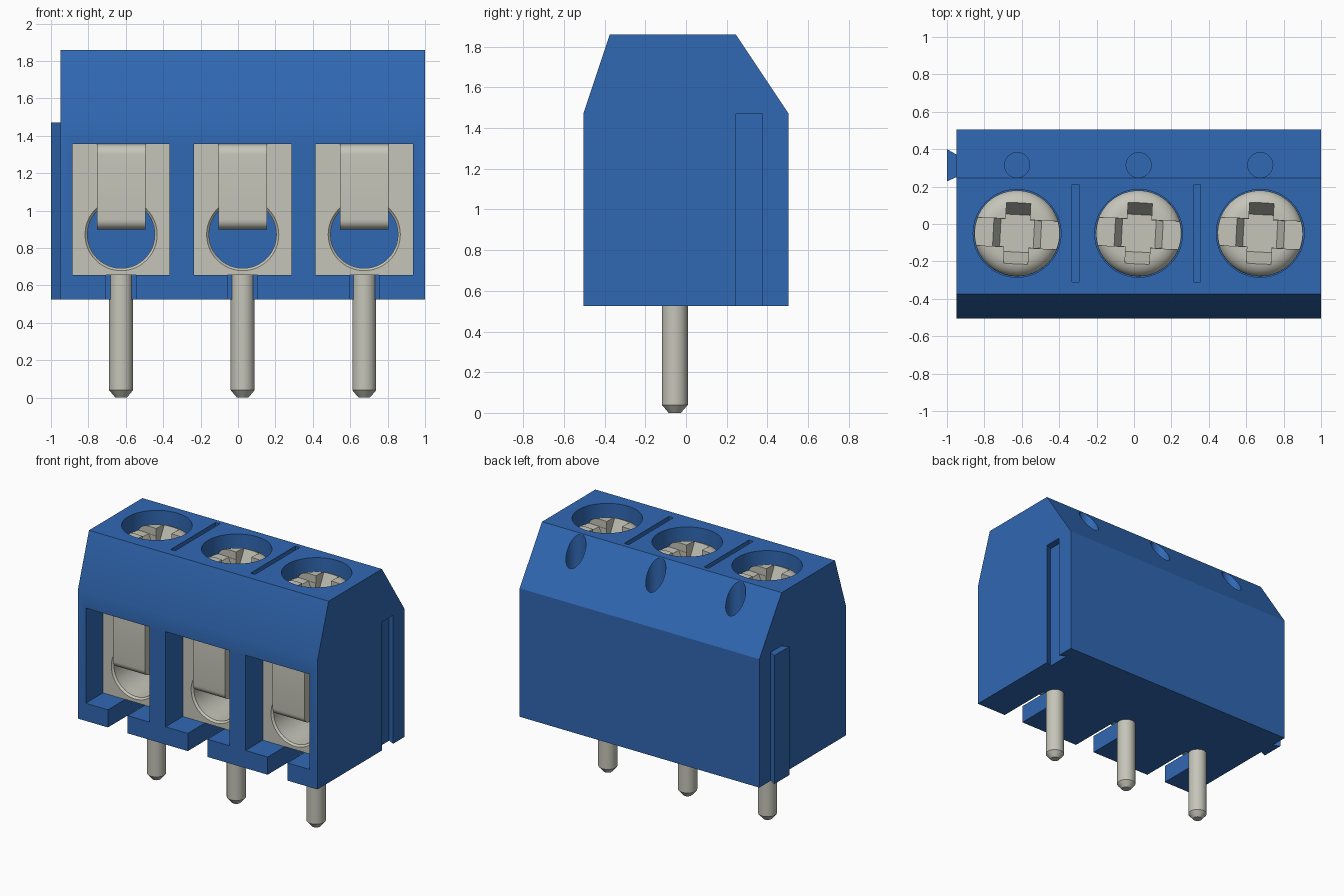
import bpy, bmesh, math
from mathutils import Matrix

if "Cube" in bpy.data.objects:
    bpy.data.objects.remove(bpy.data.objects["Cube"], do_unlink=True)


def material(name, rgb):
    m = bpy.data.materials.new(name)
    m.use_nodes = True
    m.diffuse_color = (*rgb, 1)
    bsdf = next(n for n in m.node_tree.nodes if n.type == 'BSDF_PRINCIPLED')
    bsdf.inputs["Base Color"].default_value = (*rgb, 1)
    return m


BLUE = material("blue plastic", (0.030, 0.140, 0.456))
METAL = material("grey metal", (0.56, 0.56, 0.49))


def finish(name, bm, mat):
    bmesh.ops.recalc_face_normals(bm, faces=bm.faces)
    me = bpy.data.meshes.new(name)
    bm.to_mesh(me)
    bm.free()
    me.materials.append(mat)
    ob = bpy.data.objects.new(name, me)
    bpy.context.collection.objects.link(ob)
    return ob


def prism(name, pts, axis, a, b, mat):
    """Extrude a 2D outline along an axis from a to b."""
    place = {'x': lambda p, t: (t, p[0], p[1]),
             'y': lambda p, t: (p[0], t, p[1]),
             'z': lambda p, t: (p[0], p[1], t)}[axis]
    bm = bmesh.new()
    lo = [bm.verts.new(place(p, a)) for p in pts]
    hi = [bm.verts.new(place(p, b)) for p in pts]
    bm.faces.new(lo)
    bm.faces.new(hi)
    n = len(pts)
    for i in range(n):
        j = (i + 1) % n
        bm.faces.new((lo[i], lo[j], hi[j], hi[i]))
    return finish(name, bm, mat)


def box(name, x, y, z, mat):
    return prism(name, [(x[0], y[0]), (x[1], y[0]), (x[1], y[1]), (x[0], y[1])], 'z', *z, mat)


def lathe(name, profile, mat, segments=48):
    """Solid of revolution about z from (radius, z) points, bottom to top."""
    bm = bmesh.new()
    rings = []
    for r, z in profile:
        rings.append([bm.verts.new((r * math.cos(2 * math.pi * i / segments),
                                    r * math.sin(2 * math.pi * i / segments), z))
                      for i in range(segments)])
    for lo, hi in zip(rings, rings[1:]):
        for i in range(segments):
            j = (i + 1) % segments
            bm.faces.new((lo[i], lo[j], hi[j], hi[i]))
    bm.faces.new(rings[0])
    bm.faces.new(rings[-1])
    return finish(name, bm, mat)


def cut(ob, cutter):
    cutter.hide_render = True
    mod = ob.modifiers.new("cut", 'BOOLEAN')
    mod.operation = 'DIFFERENCE'
    mod.solver = 'EXACT'
    mod.object = cutter
    bpy.context.view_layer.update()
    bpy.context.view_layer.objects.active = ob
    bpy.ops.object.modifier_apply(modifier=mod.name)
    bpy.data.objects.remove(cutter, do_unlink=True)


def smooth(ob):
    bpy.ops.object.select_all(action='DESELECT')
    ob.select_set(True)
    bpy.context.view_layer.objects.active = ob
    bpy.ops.object.shade_smooth_by_angle(angle=math.radians(30))


POLES = (-0.625, 0.025, 0.675)
SCREW_Y = -0.05

# Housing with chamfered top edges
housing = prism("housing", [(-0.505, 0.525), (0.505, 0.525), (0.505, 1.47),
                            (0.245, 1.86), (-0.375, 1.86), (-0.505, 1.47)],
                'x', -0.95, 1.0, BLUE)
for x in POLES:
    # Wire entry, slot under it, screw shaft and test hole in the back slope
    cut(housing, box("cutter", (x - 0.26, x + 0.26), (-0.6, 0.2), (0.655, 1.355), BLUE))
    cut(housing, box("cutter", (x - 0.08, x + 0.08), (-0.6, -0.085), (0.45, 0.70), BLUE))
    for r, y, z in ((0.235, SCREW_Y, 1.60), (0.067, 0.315, 1.45)):
        hole = lathe("cutter", [(r, z), (r, 2.0)], BLUE)
        hole.location = (x, y, 0)
        cut(housing, hole)

# Narrow grooves between the poles on the top face
for x in (-0.3125, 0.3375):
    cut(housing, box("cutter", (x - 0.018, x + 0.018), (-0.31, 0.21), (1.80, 1.95), BLUE))

# Dovetail groove on the left end, matching rib on the right end
cut(housing, prism("cutter", [(1.02, 0.251), (1.0, 0.247), (0.95, 0.225), (0.95, 0.40),
                              (1.0, 0.375), (1.02, 0.367)], 'z', 0.4, 1.47, BLUE))
smooth(housing)
prism("dovetail_rib", [(-0.95, 0.25), (-1.0, 0.228), (-1.0, 0.40), (-0.95, 0.372)],
      'z', 0.525, 1.47, BLUE)

# Wire clamp block with a chamfered round bore
clamp = box("wire_clamp", (-0.26, 0.26), (-0.305, 0.199), (0.655, 1.355), METAL)
bore = lathe("cutter", [(0.180, -0.4), (0.180, 0.292), (0.195, 0.307), (0.195, 0.45)], METAL)
bore.matrix_world = Matrix.Translation((0, 0, 0.872)) @ Matrix.Rotation(math.pi / 2, 4, 'X')
cut(clamp, bore)
smooth(clamp)

# Bent pressure leaf hanging in front of the bore
outline = []
for i in range(9):
    a = math.pi / 2 * i / 8
    outline.append((-0.320 - 0.055 * math.sin(a), 1.300 + 0.055 * math.cos(a)))
for i in range(9):
    a = math.pi / 2 * i / 8
    outline.append((-0.325 - 0.050 * math.cos(a), 0.950 - 0.050 * math.sin(a)))
outline += [(0.15, 0.90), (0.15, 0.935), (-0.30, 0.935), (-0.30, 1.355)]
leaf = prism("pressure_leaf", outline, 'x', -0.13, 0.13, METAL)
smooth(leaf)

# Solder pin with a chamfered tip
pin = lathe("solder_pin", [(0.030, 0), (0.064, 0.04), (0.064, 0.66)], METAL, 32)
pin.location.y = -0.055
smooth(pin)

# Screw with a domed rim, a straight slot and a tapered cross recess
dome = [(0.23, 1.60)]
for i in range(9):
    a = math.pi / 2 * i / 8
    dome.append((0.14 + 0.09 * math.cos(a), 1.72 + 0.07 * math.sin(a)))
screw = lathe("clamp_screw", dome, METAL)
cut(screw, box("cutter", (-0.3, 0.3), (-0.075, 0.075), (1.735, 1.9), METAL))
cut(screw, prism("cutter", [(-0.09, 1.65), (0.09, 1.65), (0.13, 1.74), (0.13, 1.9),
                            (-0.13, 1.9), (-0.13, 1.74)], 'y', -0.073, 0.073, METAL))
cut(screw, prism("cutter", [(-0.10, 1.65), (0.10, 1.65), (0.165, 1.79), (0.165, 1.9),
                            (-0.165, 1.9), (-0.165, 1.79)], 'x', -0.065, 0.065, METAL))
screw.location.y = SCREW_Y
screw.rotation_euler.z = math.radians(-3)
smooth(screw)

# Repeat the metal parts at every pole
for part in (clamp, leaf, pin, screw):
    for x in POLES[1:]:
        twin = part.copy()
        twin.location.x = x
        bpy.context.collection.objects.link(twin)
    part.location.x = POLES[0]
